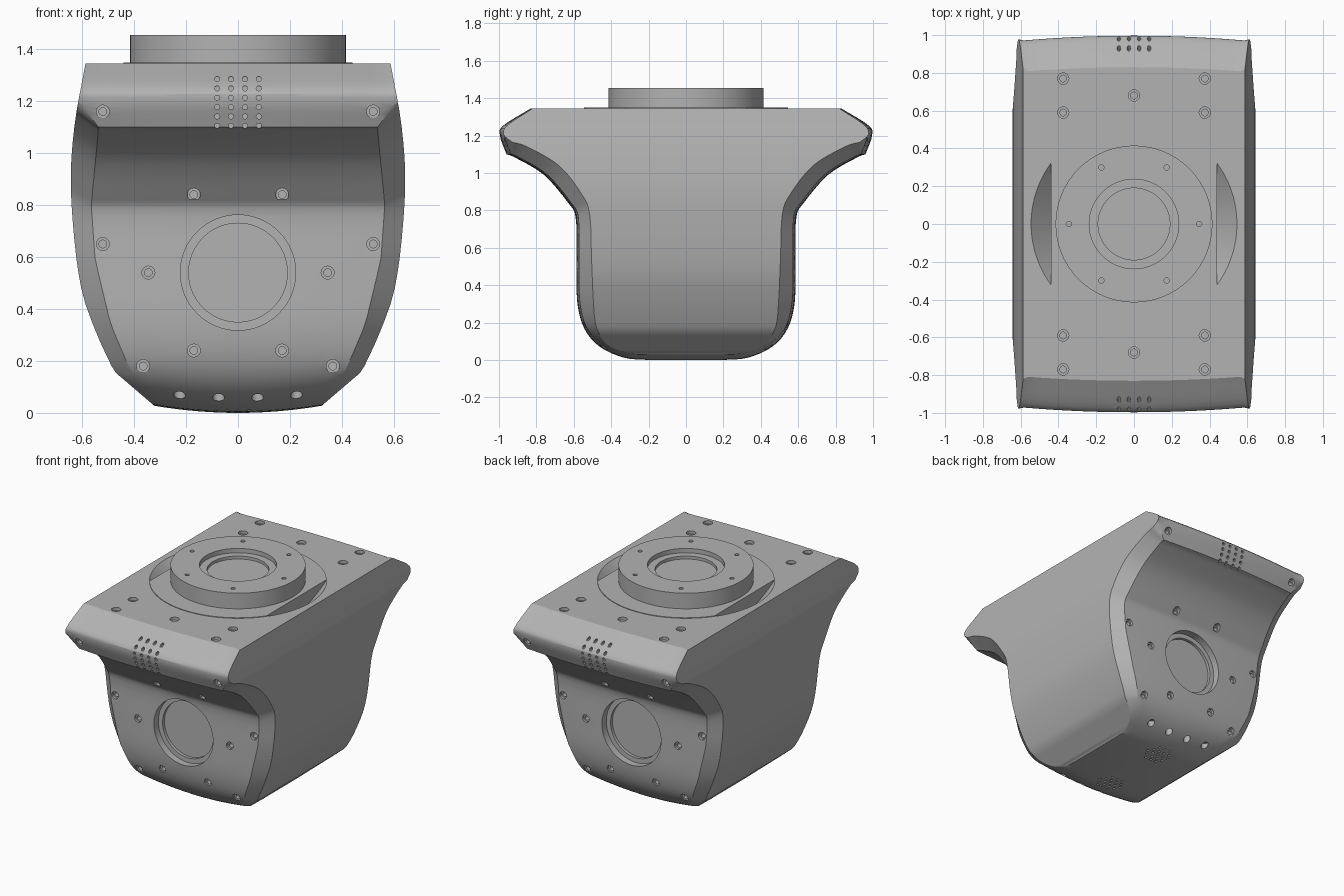
import bpy, bmesh, math
from mathutils import Vector, Matrix

if "Cube" in bpy.data.objects:
    bpy.data.objects.remove(bpy.data.objects["Cube"])

# Single grey finish
GREY = (0.45, 0.45, 0.45, 1)
metal = bpy.data.materials.new("grey metal")
metal.use_nodes = True
metal.diffuse_color = GREY
metal.node_tree.nodes["Principled BSDF"].inputs["Base Color"].default_value = GREY

TOP = 1.345


def to_object(name, bm):
    bmesh.ops.recalc_face_normals(bm, faces=bm.faces)
    mesh = bpy.data.meshes.new(name)
    bm.to_mesh(mesh)
    bm.free()
    mesh.materials.append(metal)
    obj = bpy.data.objects.new(name, mesh)
    bpy.context.collection.objects.link(obj)
    return obj


def shade(obj):
    bpy.ops.object.select_all(action='DESELECT')
    obj.select_set(True)
    bpy.context.view_layer.objects.active = obj
    bpy.ops.object.shade_smooth_by_angle(angle=math.radians(25))


def cut(obj, cutter):
    """Subtract the cutter, bake the result and discard the cutter."""
    cutter.hide_render = True
    mod = obj.modifiers.new("holes", 'BOOLEAN')
    mod.operation, mod.solver, mod.object = 'DIFFERENCE', 'EXACT', cutter
    graph = bpy.context.evaluated_depsgraph_get()
    baked = bpy.data.meshes.new_from_object(obj.evaluated_get(graph))
    obj.modifiers.clear()
    obj.data = baked
    bpy.data.objects.remove(cutter)


def lathe(bm, profile, origin=(0, 0, 0), axis=(0, 0, 1), sides=24):
    """Closed round solid from (radius, distance along axis) points."""
    turn = Vector(axis).to_track_quat('Z', 'Y')
    rings = []
    for r, d in profile:
        rings.append([bm.verts.new(Vector(origin) + turn @ Vector(
            (r * math.cos(a), r * math.sin(a), d)))
            for a in (math.tau * i / sides for i in range(sides))])
    for a, b in zip(rings, rings[1:]):
        for i in range(sides):
            j = (i + 1) % sides
            bm.faces.new((a[i], a[j], b[j], b[i]))
    bm.faces.new(rings[0])
    bm.faces.new(rings[-1])


def hole(bm, origin, axis, steps, sides=16):
    """Stepped hole: each step is (radius, depth)."""
    profile, last = [], -0.05
    for r, d in steps:
        profile += [(r, last), (r, d)]
        last = d
    lathe(bm, profile, origin, axis, sides)


def interp(table, z):
    for (a, va), (b, vb) in zip(table, table[1:]):
        if z <= b:
            return va + (vb - va) * max(0, (z - a) / (b - a))
    return table[-1][1]


def spline(points, steps=4):
    """Catmull-Rom curve through the points."""
    pts = [Vector(p) for p in points]
    out = []
    for i in range(len(pts) - 1):
        p, q = pts[i], pts[i + 1]
        m = (q - pts[i - 1]) / 2 if i else q - p
        n = (pts[i + 2] - p) / 2 if i + 2 < len(pts) else q - p
        for s in range(steps):
            t = s / steps
            out.append(p * (2*t**3 - 3*t**2 + 1) + m * (t**3 - 2*t**2 + t)
                       + q * (3*t**2 - 2*t**3) + n * (t**3 - t**2))
    return out + [pts[-1]]


# Half side profile: (depth, height) of the end face, then of the side panel
nose = [(.83, TOP, .82, TOP), (.975, 1.255, .955, 1.255),
        (.995, 1.2, .975, 1.205), (.96, 1.1, .93, 1.165)]
flank = [(.96, 1.1, .93, 1.165), (.91, 1.08, .85, 1.14), (.76, .99, .68, 1.04),
         (.63, .84, .56, .89), (.59, .76, .515, .78), (.587, .54, .505, .54),
         (.583, .32, .495, .31), (.545, .17, .48, .18), (.46, .07, .43, .09),
         (.33, .012, .33, .042), (.2, 0, .2, .03)]
rows = spline(nose)[:-1] + spline(flank)
# Half widths by height: end face and side panel
end_width = [(0, .325), (.13, .4), (.34, .49), (.59, .55), (.8, .565),
             (1.06, .54), (1.1, .537), (1.17, .59), (TOP, .56)]
side_curve = spline([(.16, .477), (.32, .55), (.51, .61), (.85, .643),
                     (1.1, .63), (TOP, .587)])
side_width = [(.03, .325)] + [tuple(p) for p in side_curve]
end_depth = [(r[1], r[0]) for r in reversed(rows)]


def end_y(x, z):
    t = x / interp(end_width, z)
    return interp(end_depth, z) * (1 - .025 * t * t)


# Body: crowned loft across x, chamfer ring, then a barrel-shaped side panel
bm = bmesh.new()
N = 8
loops = []
for k in range(-N - 1, N + 2):
    half = []
    for y, z, y2, z2 in rows:
        if abs(k) > N:
            half.append((math.copysign(interp(side_width, z2), k), y2, z2))
        else:
            t = k / N
            lift = .028 * t * t * max(0, 1 - z / .2)
            half.append((t * interp(end_width, z), y * (1 - .025 * t * t), z + lift))
    back = [(x, -y, z) for x, y, z in reversed(half)]
    loops.append([bm.verts.new(p) for p in half + back])
M = len(loops[0])
for a, b in zip(loops, loops[1:]):
    for i in range(M):
        j = (i + 1) % M
        bm.faces.new((a[i], a[j], b[j], b[i]))
for side in (loops[0], loops[-1]):
    for i in range(M // 2 - 1):
        bm.faces.new((side[i], side[i + 1], side[M - 2 - i], side[M - 1 - i]))
body = to_object("housing", bm)

# Crescent pockets beside the turntable
for s in (-1, 1):
    bm = bmesh.new()
    lathe(bm, [(.42, TOP - .12), (.545, TOP), (.545, TOP + .05)], sides=96)
    cutplane = bmesh.ops.bisect_plane(
        bm, geom=bm.verts[:] + bm.edges[:] + bm.faces[:], dist=1e-5,
        plane_co=(s * .44, 0, 0), plane_no=(s, 0, 0), clear_inner=True)
    rim = [e for e in cutplane["geom_cut"] if isinstance(e, bmesh.types.BMEdge)]
    bmesh.ops.holes_fill(bm, edges=rim)
    cut(body, to_object("pocket_cutter", bm))

# Screw holes, speaker holes and lens recesses
SCREW = [(.025, .015), (.015, .05)]
bm = bmesh.new()
for s in (-1, 1):
    inward = (0, -s, 0)
    for m in (-1, 1):
        for x, z in ((.52, 1.16), (.17, .84), (.52, .65),
                     (.345, .54), (.17, .24), (.365, .18)):
            hole(bm, (m * x, s * end_y(x, z), z), inward, SCREW)
        for y in (.59, .77):
            hole(bm, (m * .375, s * y, TOP), (0, 0, -1), [(.03, .02), (.018, .07)])
        for x in (.075, .225):
            hole(bm, (m * x, s * .44, .065), (0, 0, 1), [(.023, .03)])
        for x in (.027, .08):
            for i in range(6):
                z = 1.105 + .036 * i
                hole(bm, (m * x, s * end_y(x, z), z), inward, [(.01, .03)], 10)
    hole(bm, (0, s * .68, TOP), (0, 0, -1), [(.03, .02), (.018, .07)])
    hole(bm, (0, s * .587, .54), inward, [(.222, .05), (.19, .07)], 64)
    # Hexagonal microphone grille underneath
    for i in range(-2, 3):
        for j in range(-2, 3):
            if abs(i + j) <= 2:
                hole(bm, ((i + j / 2) * .042, s * .24 + j * .036, .004),
                     (0, 0, 1), [(.009, .02)], 8)
cut(body, to_object("hole_cutter", bm))
shade(body)

# Turntable plate, trimmed flat beside the pockets
bm = bmesh.new()
lathe(bm, [(.545, TOP - .01), (.545, TOP + .004)], sides=96)
for s in (-1, 1):
    res = bmesh.ops.bisect_plane(
        bm, geom=bm.verts[:] + bm.edges[:] + bm.faces[:], dist=1e-5,
        plane_co=(s * .44, 0, 0), plane_no=(s, 0, 0), clear_outer=True)
    bmesh.ops.holes_fill(bm, edges=[e for e in res["geom_cut"]
                                    if isinstance(e, bmesh.types.BMEdge)])
shade(to_object("turntable_plate", bm))

# Mounting ring with stepped bore and six bolt holes
bm = bmesh.new()
lathe(bm, [(.415, TOP - .01), (.415, 1.455), (.237, 1.455),
           (.237, 1.425), (.19, 1.425), (.19, 1.405)], sides=96)
ring = to_object("mounting_ring", bm)
bm = bmesh.new()
for i in range(6):
    a = math.tau * i / 6
    hole(bm, (.345 * math.cos(a), .345 * math.sin(a), 1.455), (0, 0, -1), [(.014, .05)])
cut(ring, to_object("bolt_cutter", bm))
shade(ring)
